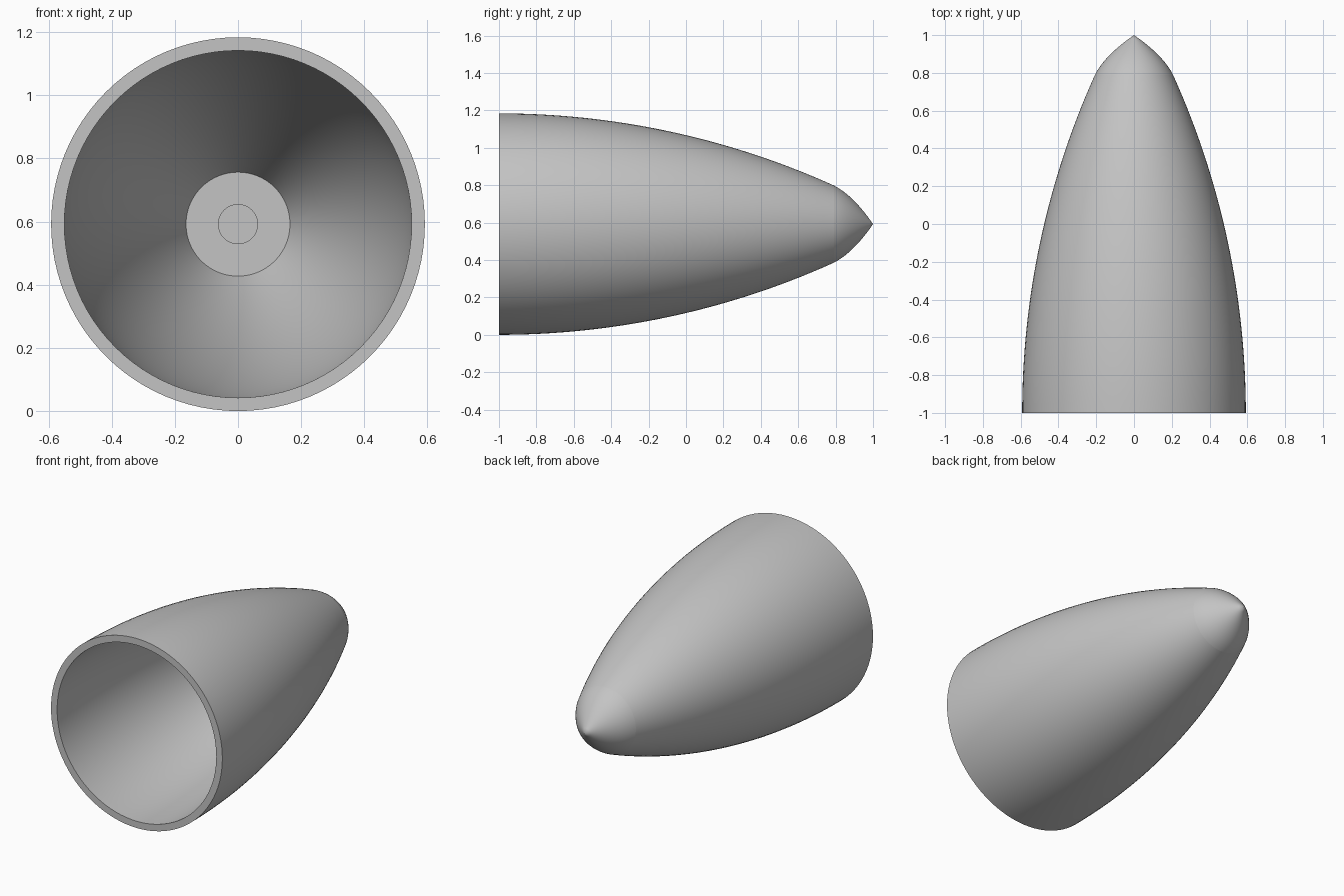
import bpy
import bmesh
import math

SIDES = 96
AXIS_Z = 0.592      # height of the long axis = base radius
ARC = 4.35          # radius of the ogive arc
WALL = 0.042        # shell thickness
SEAM = 0.79         # where the shell meets the tip
BORE = 0.062        # socket radius in the tip

cube = bpy.data.objects.get("Cube")
if cube:
    bpy.data.objects.remove(cube, do_unlink=True)

grey = bpy.data.materials.new("light grey")
grey.use_nodes = True
colour = (0.55, 0.55, 0.55, 1)
grey.diffuse_color = colour
grey.node_tree.nodes["Principled BSDF"].inputs["Base Color"].default_value = colour


def ogive(y):
    """Outer radius of the shell at a position along the axis."""
    return AXIS_Z - ARC + math.sqrt(ARC ** 2 - (y + 1) ** 2)


def lathe(name, profile, closed):
    """Spin (radius, y) points around the long axis."""
    bm = bmesh.new()
    rings = []
    for r, y in profile:
        if r < 1e-5:
            rings.append([bm.verts.new((0, y, AXIS_Z))] * SIDES)
        else:
            rings.append([bm.verts.new((r * math.cos(a), y, AXIS_Z + r * math.sin(a)))
                          for a in (math.tau * i / SIDES for i in range(SIDES))])
    pairs = list(zip(rings, rings[1:]))
    if closed:
        pairs.append((rings[-1], rings[0]))
    for a, b in pairs:
        for i in range(SIDES):
            j = (i + 1) % SIDES
            corners = dict.fromkeys((a[i], a[j], b[j], b[i]))
            bm.faces.new(list(corners))
    bmesh.ops.recalc_face_normals(bm, faces=bm.faces)
    mesh = bpy.data.meshes.new(name)
    bm.to_mesh(mesh)
    bm.free()
    mesh.materials.append(grey)
    obj = bpy.data.objects.new(name, mesh)
    bpy.context.collection.objects.link(obj)
    bpy.ops.object.select_all(action="DESELECT")
    obj.select_set(True)
    bpy.context.view_layer.objects.active = obj
    bpy.ops.object.shade_smooth_by_angle(angle=math.radians(30))
    return obj


# Hollow ogive shell, open at the front
steps = 32
stations = [-1 + (SEAM + 1) * i / steps for i in range(steps + 1)]
outer = [(ogive(y), y) for y in stations]
inner = [(ogive(y) - WALL, y) for y in stations]
lathe("cone_shell", outer + inner[::-1], True)

# Pointed tip with a flat back plate and a blind socket
base = ogive(SEAM)
length = 1 - SEAM
tip = []
for i in range(13):
    t = i / 12
    tip.append((base * (1 - t) + 0.1 * t * (1 - t), SEAM + length * t))
socket = [(0, 0.87), (BORE, 0.87), (BORE, SEAM)]
lathe("nose_tip", socket + tip, False)
